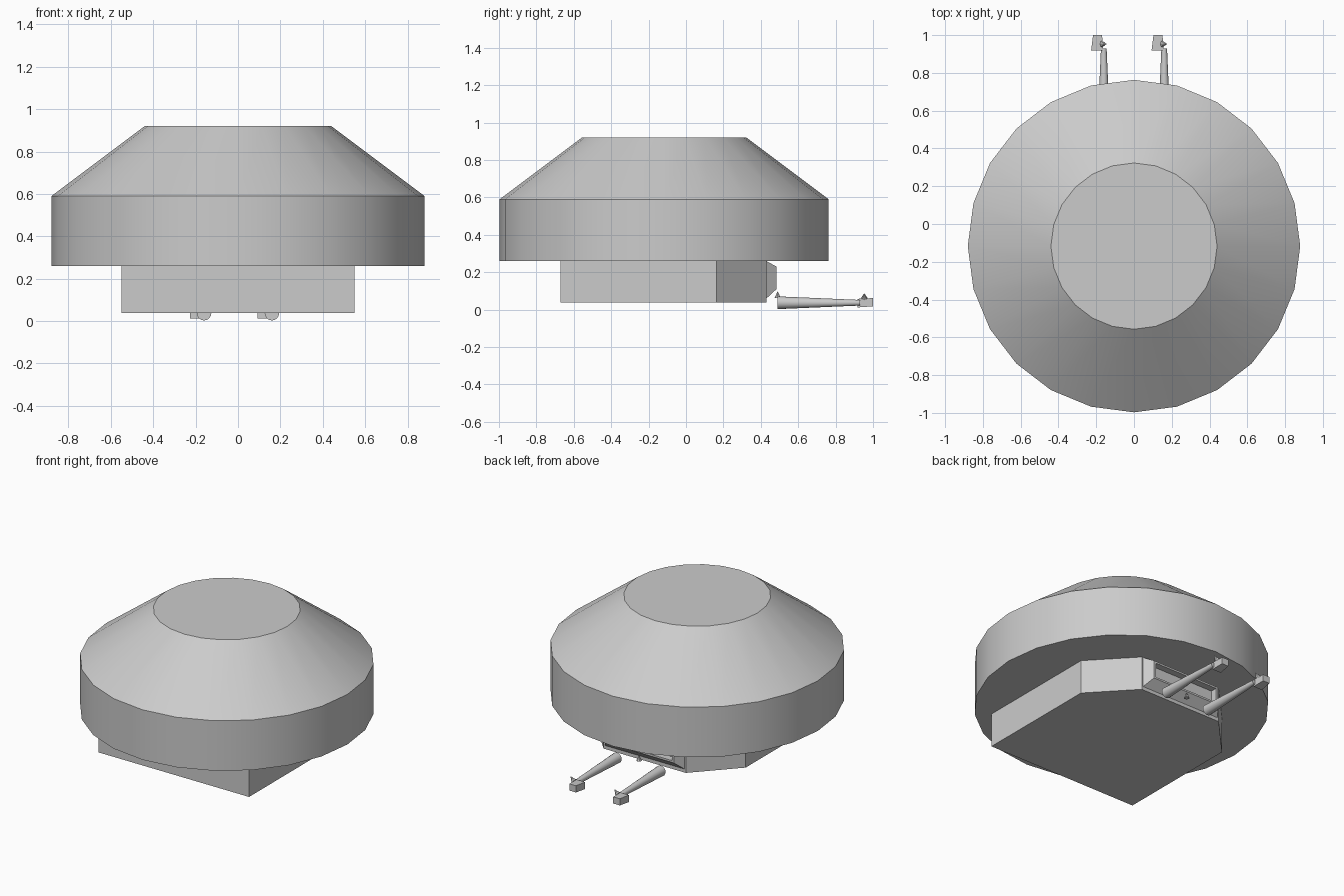
import bpy, bmesh, math
from mathutils import Vector, Matrix

cube = bpy.data.objects.get("Cube")
if cube:
    bpy.data.objects.remove(cube)

grey = bpy.data.materials.new("plain_grey")
grey.use_nodes = True
tone = (0.6, 0.6, 0.6, 1)
grey.diffuse_color = tone
grey.node_tree.nodes["Principled BSDF"].inputs["Base Color"].default_value = tone


def finish(name, bm, smooth=False):
    bmesh.ops.recalc_face_normals(bm, faces=bm.faces)
    mesh = bpy.data.meshes.new(name)
    bm.to_mesh(mesh)
    bm.free()
    mesh.materials.append(grey)
    obj = bpy.data.objects.new(name, mesh)
    bpy.context.collection.objects.link(obj)
    if smooth:
        bpy.ops.object.select_all(action="DESELECT")
        obj.select_set(True)
        bpy.context.view_layer.objects.active = obj
        bpy.ops.object.shade_smooth_by_angle(angle=math.radians(30))
    return obj


def loft(bm, rings, cap_end=True):
    """Join equal point rings with quads; returns the end cap."""
    loops = [[bm.verts.new(p) for p in ring] for ring in rings]
    for a, b in zip(loops, loops[1:]):
        for i in range(len(a)):
            j = (i + 1) % len(a)
            bm.faces.new((a[i], a[j], b[j], b[i]))
    bm.faces.new(loops[0][::-1])
    if cap_end:
        bm.faces.new(loops[-1])


def circle(r, z, n=24):
    return [(r * math.cos(2 * math.pi * i / n),
             -0.117 + r * math.sin(2 * math.pi * i / n), z) for i in range(n)]


def rect(hx, y, z0, z1, cx=0):
    return [(cx - hx, y, z0), (cx + hx, y, z0), (cx + hx, y, z1), (cx - hx, y, z1)]


# Round body with a sloping roof
bm = bmesh.new()
loft(bm, [circle(0.88, 0.26), circle(0.88, 0.59), circle(0.44, 0.92)])
finish("body", bm, True)

# Base block with chamfered back corners
plan = [(-0.55, -0.67), (0.55, -0.67), (0.55, 0.163), (0.3, 0.43), (-0.3, 0.43), (-0.55, 0.163)]
bm = bmesh.new()
loft(bm, [[(x, y, z) for x, y in plan] for z in (0.037, 0.26)])
finish("base", bm)

# Tapered frame with a recessed panel on the back of the base
bm = bmesh.new()
loft(bm, [rect(0.29, 0.43, 0.06, 0.26), rect(0.25, 0.484, 0.11, 0.23),
          rect(0.235, 0.484, 0.122, 0.218), rect(0.235, 0.44, 0.122, 0.218)])
finish("back_frame", bm)


def spike(name, location, tilt):
    bm = bmesh.new()
    turn = Matrix.Translation(Vector(location)) @ Matrix.Rotation(tilt, 4, "Y")
    bmesh.ops.create_cone(bm, cap_ends=True, segments=8, radius1=0.017, radius2=0,
                          depth=0.036, matrix=turn)
    finish(name, bm)


spike("middle_spike", (0, 0.49, 0.08), 0)

# Two arms, each with a tapered rod, a block hand and a small spike
for side, x in (("right", -0.16), ("left", 0.16)):
    bm = bmesh.new()
    place = Matrix.Translation((x, 0.71, 0.037)) @ Matrix.Rotation(-math.pi / 2, 4, "X")
    bmesh.ops.create_cone(bm, cap_ends=True, segments=16, radius1=0.034, radius2=0.015,
                          depth=0.44, matrix=place)
    finish(side + "_arm", bm, True)

    bm = bmesh.new()
    loft(bm, [rect(0.032, 0.918, 0.012, 0.058, x - 0.035),
              rect(0.024, 1.0, 0.018, 0.062, x - 0.033)])
    finish(side + "_hand", bm)
    spike(side + "_hand_spike", (x + 0.003, 0.953, 0.075), math.radians(45))
